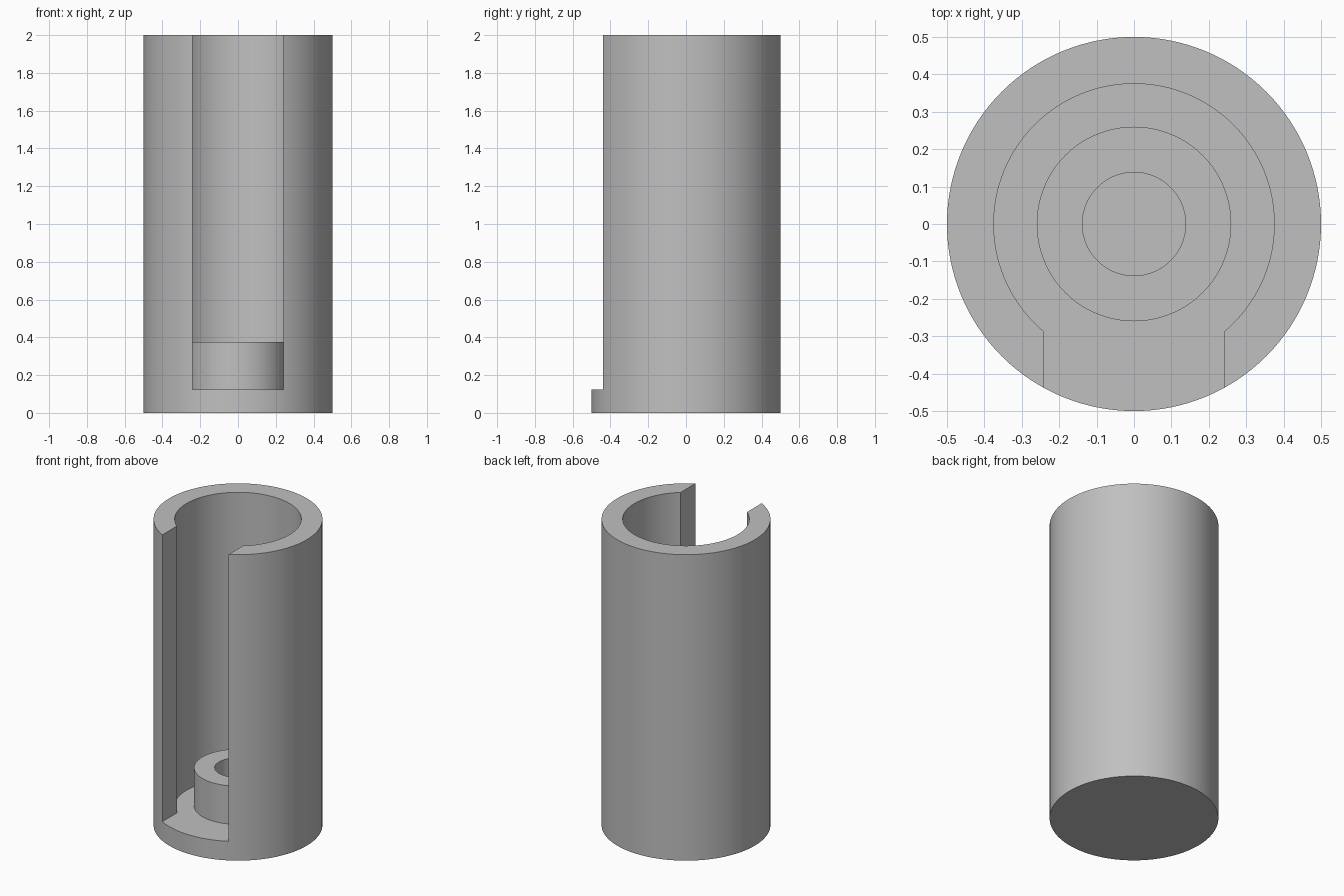
import bpy
import bmesh
from math import radians, tau
from mathutils import Matrix, Vector

OUTER, INNER, HEIGHT = 0.5, 0.375, 2.0
FLOOR = 0.125
BOSS_RADIUS, BORE_RADIUS, BOSS_TOP = 0.26, 0.138, 0.375
SLOT_HALF, SLOT_BACK = 0.24, -0.275
SEGMENTS = 128

cube = bpy.data.objects.get("Cube")
if cube:
    bpy.data.objects.remove(cube, do_unlink=True)

grey = bpy.data.materials.new("plain grey")
grey.use_nodes = True
colour = (0.53, 0.53, 0.53, 1)
grey.diffuse_color = colour
grey.node_tree.nodes["Principled BSDF"].inputs["Base Color"].default_value = colour


def add_object(name, bm):
    bmesh.ops.recalc_face_normals(bm, faces=bm.faces)
    mesh = bpy.data.meshes.new(name)
    bm.to_mesh(mesh)
    bm.free()
    mesh.materials.append(grey)
    obj = bpy.data.objects.new(name, mesh)
    bpy.context.collection.objects.link(obj)
    return obj


def lathe(name, profile):
    bm = bmesh.new()
    verts = [bm.verts.new((r, 0, z)) for r, z in profile]
    edges = [bm.edges.new(pair) for pair in zip(verts, verts[1:])]
    bmesh.ops.spin(bm, geom=verts + edges, cent=(0, 0, 0), axis=(0, 0, 1),
                   angle=tau, steps=SEGMENTS, use_merge=False)
    bmesh.ops.remove_doubles(bm, verts=bm.verts, dist=1e-4)
    return add_object(name, bm)


# Closed cup with a hollow boss standing on its floor
holder = lathe("slotted_holder", [
    (0, 0), (OUTER, 0), (OUTER, HEIGHT), (INNER, HEIGHT), (INNER, FLOOR),
    (BOSS_RADIUS, FLOOR), (BOSS_RADIUS, BOSS_TOP),
    (BORE_RADIUS, BOSS_TOP), (BORE_RADIUS, FLOOR), (0, FLOOR)])

# Box that opens the front wall down to the floor
low = Vector((-SLOT_HALF, -0.6, FLOOR))
high = Vector((SLOT_HALF, SLOT_BACK, HEIGHT + 0.1))
bm = bmesh.new()
bmesh.ops.create_cube(bm, size=1, matrix=Matrix.Translation((low + high) / 2)
                      @ Matrix.Diagonal((*(high - low), 1)))
cutter = add_object("slot_cutter", bm)
cutter.hide_render = True

slot = holder.modifiers.new("front slot", "BOOLEAN")
slot.operation = "DIFFERENCE"
slot.solver = "EXACT"
slot.object = cutter

bpy.ops.object.select_all(action="DESELECT")
holder.select_set(True)
bpy.context.view_layer.objects.active = holder
bpy.ops.object.modifier_apply(modifier=slot.name)
bpy.data.objects.remove(cutter, do_unlink=True)
bpy.ops.object.shade_smooth_by_angle(angle=radians(30))
